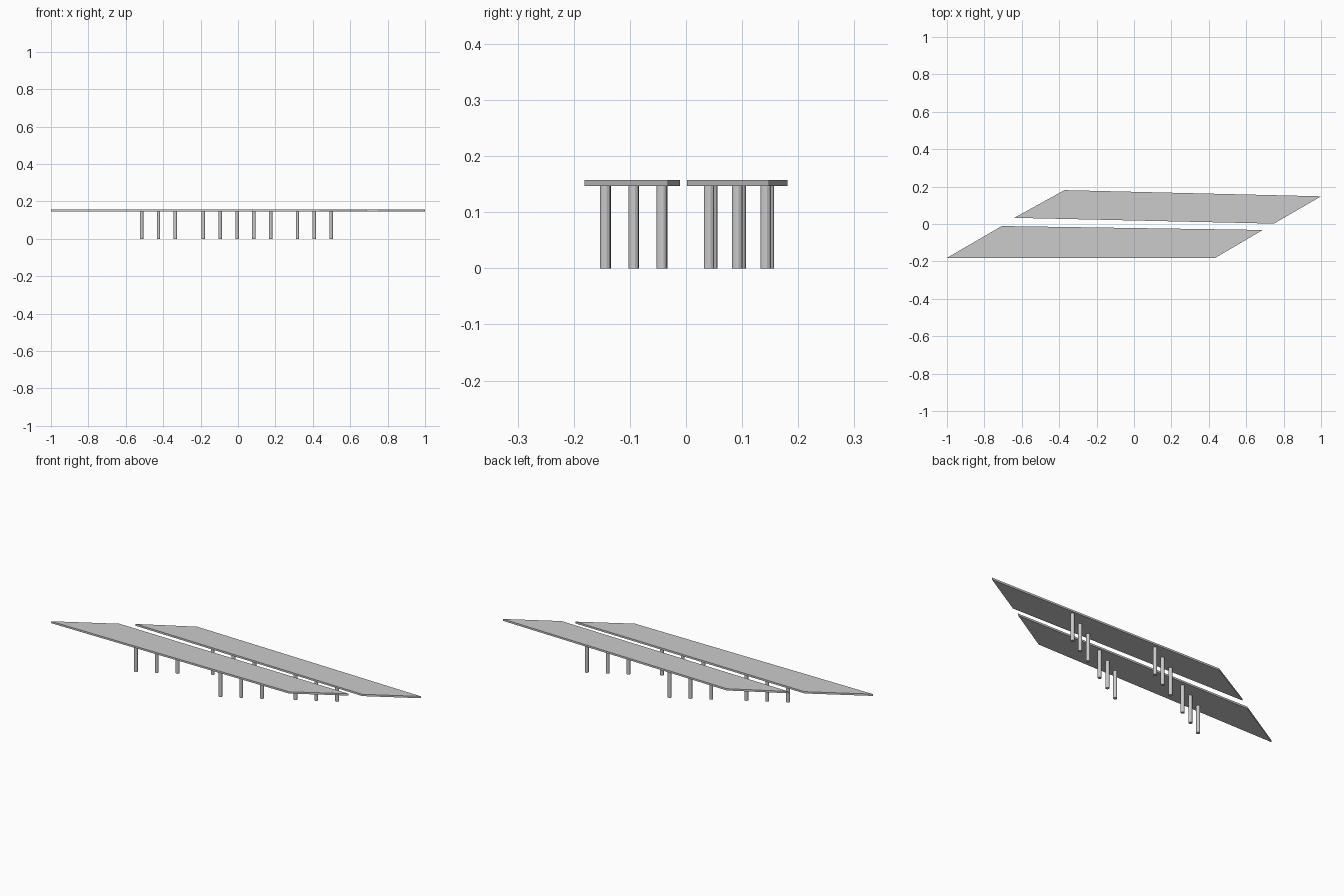
import bpy, bmesh
from math import pi

if "Cube" in bpy.data.objects:
    bpy.data.objects.remove(bpy.data.objects["Cube"])

DECK_BOTTOM, DECK_TOP = 0.147, 0.157


def deck(name, outline):
    bm = bmesh.new()
    face = bm.faces.new([bm.verts.new((x, y, DECK_BOTTOM)) for x, y in outline])
    top = bmesh.ops.extrude_face_region(bm, geom=[face])["geom"]
    for v in top:
        if isinstance(v, bmesh.types.BMVert):
            v.co.z = DECK_TOP
    bmesh.ops.recalc_face_normals(bm, faces=bm.faces)
    mesh = bpy.data.meshes.new(name)
    bm.to_mesh(mesh)
    bm.free()
    bpy.context.collection.objects.link(bpy.data.objects.new(name, mesh))


def pier_row(name, x, y):
    # three columns set along the skew of the deck
    for i in range(3):
        bpy.ops.mesh.primitive_cylinder_add(
            vertices=12, radius=0.0095, depth=DECK_BOTTOM, rotation=(0, 0, pi / 12),
            location=(x + i * 0.09, y + i * 0.0505, DECK_BOTTOM / 2))
        bpy.context.object.name = f"{name}_column_{i + 1}"


# twin skewed bridge decks
deck("front_deck", [(-1, -0.181), (0.435, -0.181), (0.688, -0.032), (-0.707, -0.011)])
deck("back_deck", [(-0.64, 0.033), (0.748, 0.002), (1, 0.148), (-0.372, 0.181)])

# column rows under each deck
pier_row("front_left", -0.515, -0.143)
pier_row("front_right", -0.005, -0.144)
pier_row("back_left", -0.185, 0.047)
pier_row("back_right", 0.318, 0.041)
